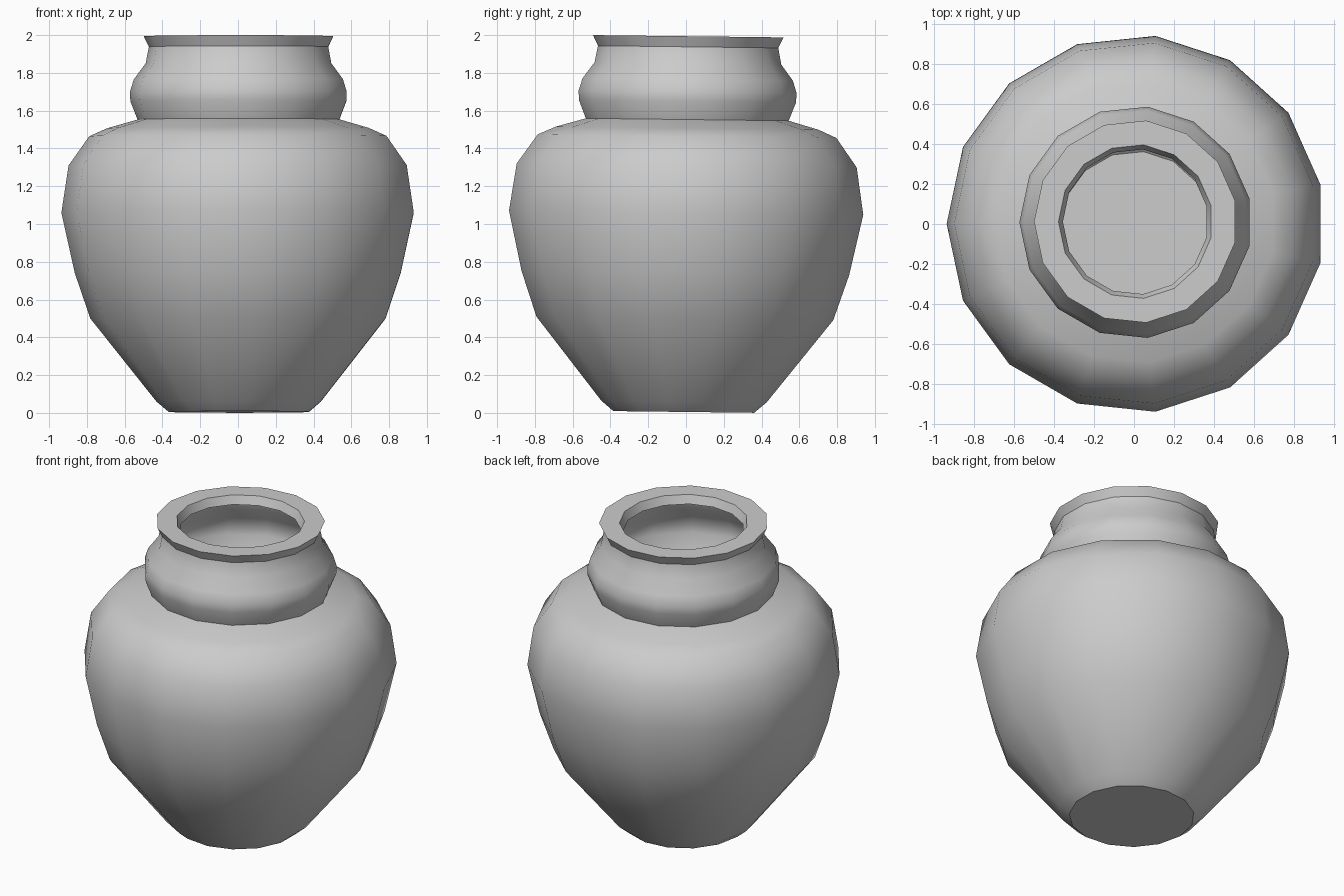
import bpy, bmesh
from math import cos, sin, pi, radians
from mathutils import Matrix

if "Cube" in bpy.data.objects:
    bpy.data.objects.remove(bpy.data.objects["Cube"])

SIDES = 15

# Profile (radius, height): foot, belly, shoulder, bulging neck, rim, inner lip
profile = [
    (0.375, 0.005), (0.44, 0.06), (0.79, 0.50), (0.872, 0.74),
    (0.943, 1.06), (0.905, 1.31), (0.795, 1.465), (0.70, 1.507), (0.54, 1.553),
    (0.578, 1.65), (0.58, 1.70), (0.56, 1.765), (0.497, 1.85), (0.48, 1.938),
    (0.507, 1.994), (0.385, 1.994), (0.363, 1.94),
]

# Revolve the profile, with one corner pointing to -x
bm = bmesh.new()
rings = []
for r, z in profile:
    rings.append([bm.verts.new((r * cos(pi + 2 * pi * i / SIDES),
                                r * sin(pi + 2 * pi * i / SIDES), z - 1))
                  for i in range(SIDES)])
for a, b in zip(rings, rings[1:]):
    for i in range(SIDES):
        j = (i + 1) % SIDES
        bm.faces.new((a[i], a[j], b[j], b[i]))

# Flat foot
bm.faces.new(rings[0][::-1])

# The pot leans very slightly backwards
bm.transform(Matrix.Translation((0.008, 0, 1)) @ Matrix.Rotation(-0.012, 4, 'X'))

mesh = bpy.data.meshes.new("vase")
bm.to_mesh(mesh)
bm.free()
vase = bpy.data.objects.new("vase", mesh)
bpy.context.collection.objects.link(vase)

bpy.context.view_layer.objects.active = vase
vase.select_set(True)
bpy.ops.object.shade_smooth_by_angle(angle=radians(33))
